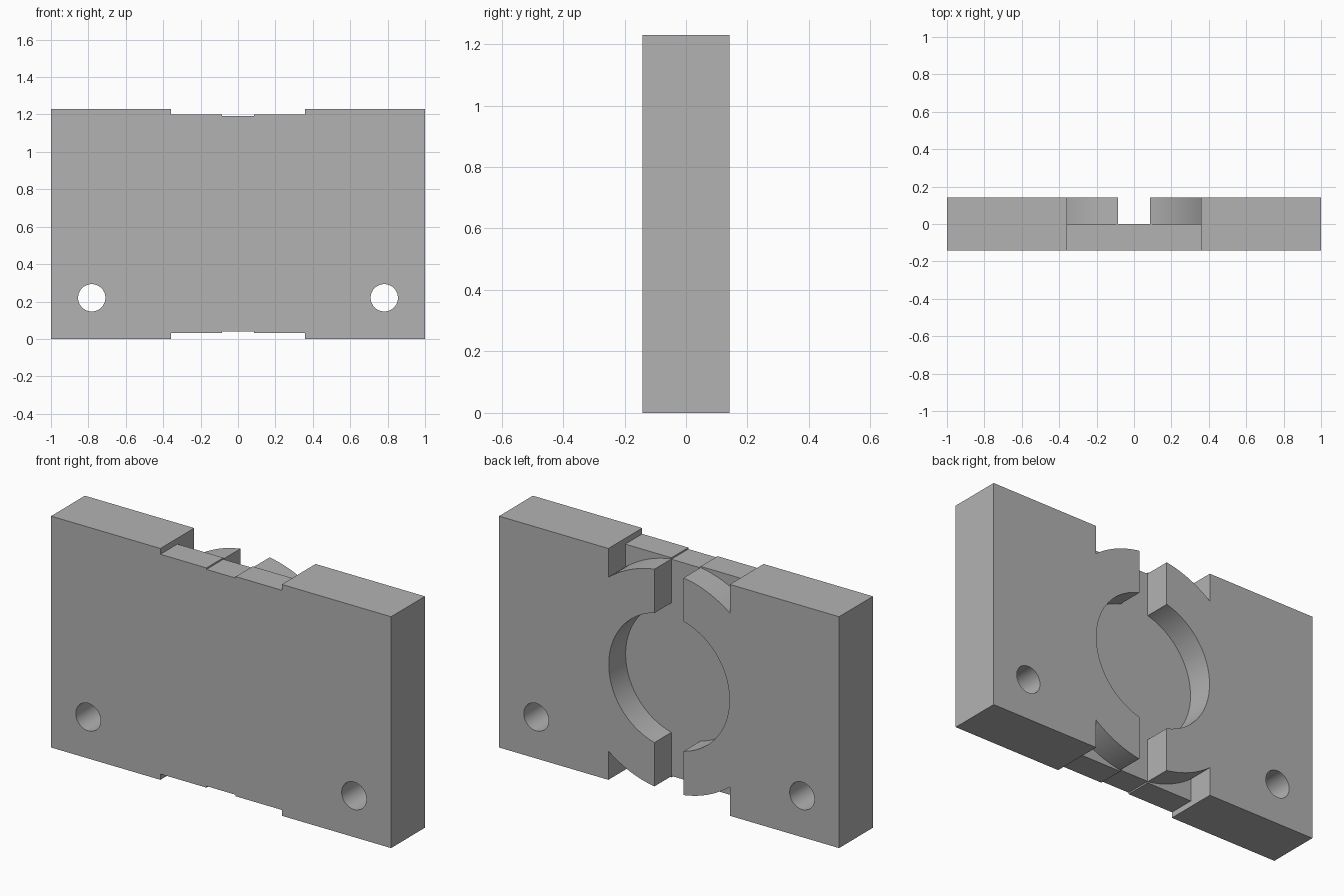
import bpy
import bmesh
from math import cos, sin, asin, pi

cube = bpy.data.objects.get("Cube")
if cube:
    bpy.data.objects.remove(cube, do_unlink=True)

HEIGHT, HALF_DEPTH, OVER = 1.23, 0.142, 0.3
MID = HEIGHT / 2
NOTCH, SLOT = 0.357, 0.086          # half widths
POCKET_R, RIM_R, HOLE_R = 0.355, 0.584, 0.073


def prism(name, profile, y0, y1):
    """Extrude an x-z profile from y0 to y1."""
    bm = bmesh.new()
    face = bm.faces.new([bm.verts.new((x, y0, z)) for x, z in profile])
    out = bmesh.ops.extrude_face_region(bm, geom=[face])
    moved = [v for v in out["geom"] if isinstance(v, bmesh.types.BMVert)]
    bmesh.ops.translate(bm, verts=moved, vec=(0, y1 - y0, 0))
    bmesh.ops.recalc_face_normals(bm, faces=bm.faces)
    mesh = bpy.data.meshes.new(name)
    bm.to_mesh(mesh)
    bm.free()
    obj = bpy.data.objects.new(name, mesh)
    bpy.context.collection.objects.link(obj)
    return obj


def box(w, z0, z1):
    return [(-w, z0), (w, z0), (w, z1), (-w, z1)]


def circle(x, z, r, n):
    return [(x + r * cos(2 * pi * i / n), z + r * sin(2 * pi * i / n)) for i in range(n)]


def cut(target, profile, y0=-OVER):
    cutter = prism("cutter", profile, y0, OVER)
    cutter.hide_render = True
    mod = target.modifiers.new("cut", "BOOLEAN")
    mod.operation, mod.solver, mod.object = "DIFFERENCE", "EXACT", cutter
    bpy.context.view_layer.objects.active = target
    bpy.ops.object.modifier_apply(modifier=mod.name)
    bpy.data.objects.remove(cutter, do_unlink=True)


block = prism("clamp_block", box(1, 0, HEIGHT), -HALF_DEPTH, HALF_DEPTH)

# Stepped notches in the top and bottom edges, with curved rims at the back
reach = asin(NOTCH / RIM_R)
arc = [reach * (i / 16 - 1) for i in range(33)]
for s in (1, -1):
    cut(block, box(NOTCH, MID + s * 0.584, MID + s))
    cut(block, box(SLOT, MID + s * 0.576, MID + s))
    rim = [(RIM_R * sin(a), MID + s * RIM_R * cos(a)) for a in arc]
    cut(block, rim + [(NOTCH, MID + s), (-NOTCH, MID + s)], 0)

# Round pocket and vertical slot in the back half
cut(block, circle(0, MID, POCKET_R, 96), 0)
cut(block, box(SLOT, -OVER, HEIGHT + OVER), 0)

# Through holes for bolts
for s in (1, -1):
    cut(block, circle(s * 0.782, 0.22, HOLE_R, 48))

# Single grey finish
grey = bpy.data.materials.new("plain_grey")
grey.use_nodes = True
colour = (0.448, 0.448, 0.448, 1)
grey.diffuse_color = colour
grey.node_tree.nodes["Principled BSDF"].inputs["Base Color"].default_value = colour
block.data.materials.clear()
block.data.materials.append(grey)

bpy.ops.object.select_all(action="DESELECT")
block.select_set(True)
bpy.context.view_layer.objects.active = block
bpy.ops.object.shade_smooth_by_angle(angle=pi / 6)
